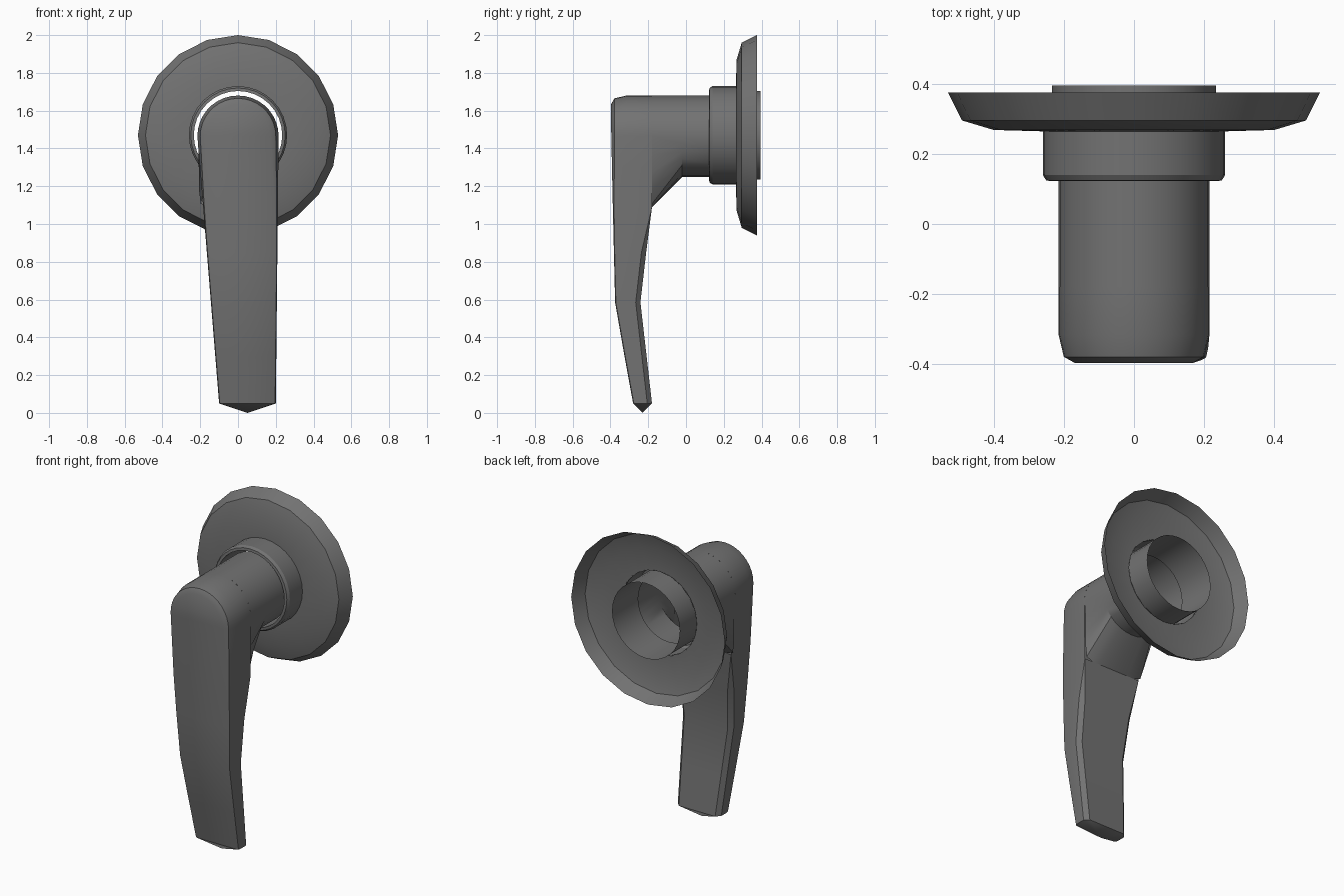
import bpy, bmesh
from math import sin, cos, pi

cube = bpy.data.objects.get("Cube")
if cube:
    bpy.data.objects.remove(cube, do_unlink=True)

metal = bpy.data.materials.new("dark_grey_metal")
metal.use_nodes = True
grey = (0.17, 0.17, 0.17, 1)
metal.diffuse_color = grey
metal.node_tree.nodes["Principled BSDF"].inputs["Base Color"].default_value = grey

AXIS_Z = 1.47    # height of the spindle axis
NECK_Z = 1.465   # the lever sits a touch lower in its collar
NECK_R = 0.215


def finish(name, bm, angle=0.5):
    bmesh.ops.remove_doubles(bm, verts=bm.verts, dist=0.0005)
    bmesh.ops.recalc_face_normals(bm, faces=bm.faces)
    mesh = bpy.data.meshes.new(name)
    bm.to_mesh(mesh)
    bm.free()
    mesh.materials.append(metal)
    obj = bpy.data.objects.new(name, mesh)
    bpy.context.collection.objects.link(obj)
    bpy.ops.object.select_all(action='DESELECT')
    obj.select_set(True)
    bpy.context.view_layer.objects.active = obj
    bpy.ops.object.shade_smooth_by_angle(angle=angle)
    return obj


def bridge(bm, a, b, closed=True):
    n = len(a)
    for i in range(n if closed else n - 1):
        j = (i + 1) % n
        bm.faces.new((a[i], a[j], b[j], b[i]))


def lathe(name, profile, sides):
    """Open shell turned about the spindle axis; profile is (radius, y)."""
    bm = bmesh.new()
    rings = []
    for r, y in profile:
        rings.append([bm.verts.new((r * sin(2 * pi * i / sides), y,
                                    AXIS_Z + r * cos(2 * pi * i / sides)))
                      for i in range(sides)])
    for a, b in zip(rings, rings[1:]):
        bridge(bm, a, b)
    return finish(name, bm)


def interp(table, z):
    if z <= table[0][0]:
        return table[0][1]
    for (z0, v0), (z1, v1) in zip(table, table[1:]):
        if z <= z1:
            return v0 + (v1 - v0) * (z - z0) / (z1 - z0)
    return table[-1][1]


# Wall plate, a shallow dish open at the back
lathe("wall_plate", [(0.53, 0.375), (0.49, 0.295), (0.4, 0.268), (0.258, 0.264)], 20)

# Collar with its inner sleeve
lathe("collar", [(0.26, 0.266), (0.26, 0.14), (0.25, 0.124), (0.234, 0.122)], 32)
lathe("inner_sleeve", [(0.234, 0.122), (0.234, 0.395)], 32)

# Lever neck: round tube flaring down into the back of the blade
bm = bmesh.new()
rings = [[], [], []]
for i in range(32):
    c, s = cos(2 * pi * i / 32), sin(2 * pi * i / 32)
    for ring, y in zip(rings, (0.17, -0.02)):
        ring.append(bm.verts.new((NECK_R * c, y, NECK_Z + NECK_R * s)))
    x, z = NECK_R * c, NECK_Z + NECK_R * s
    if s < -0.01:
        x = 0.207 * max(-1, min(1, c * 1.35))
        z = NECK_Z - 0.375 * min(1, -s * 1.35)
    rings[2].append(bm.verts.new((x, -0.18, z)))
bridge(bm, rings[0], rings[1])
bridge(bm, rings[1], rings[2])
finish("lever_neck", bm)

# Lever blade: tapered outline with rounded top, built in layers front to back
FRONT = [(0.05, -0.28), (0.57, -0.375), (1.2, -0.39), (1.5, -0.396)]
BACK = [(0.05, -0.18), (0.6, -0.243), (1.09, -0.18)]
LEFT = [(0.05, -0.1), (NECK_Z, -NECK_R)]
RIGHT = [(0.05, 0.2), (NECK_Z, NECK_R)]
BEVEL = [(1.0, 0.25), (NECK_Z, 1.0)]
BACK_BEVEL = [(1.0, 1.0), (1.09, 0.0)]
low_rows = [0.05, 0.3, 0.585, 0.85, 1.09, 1.3]
arc_steps = 9
# (inset, y offset, measured from the front?)
LAYERS = [(0.045, 0, True), (0.015, 0.017, True), (0, 0.08, True),
          (0, -0.025, False), (0.025, 0, False)]

bm = bmesh.new()
layers = []
for inset, dy, is_front in LAYERS:
    left, right = [], []
    bevel = BEVEL if is_front else BACK_BEVEL
    for z in low_rows:
        k = interp(bevel, z)
        y = interp(FRONT if is_front else BACK, z) + dy * k
        left.append(bm.verts.new((interp(LEFT, z) + inset * k, y, z)))
        right.append(bm.verts.new((interp(RIGHT, z) - inset * k, y, z)))
    for i in range(arc_steps + 1):
        t = pi / 2 * i / arc_steps
        z = NECK_Z + NECK_R * sin(t)
        k = interp(bevel, z)
        y = interp(FRONT if is_front else BACK, z) + dy * k
        r = NECK_R - inset * k
        z = NECK_Z + r * sin(t)
        left.append(bm.verts.new((-r * cos(t), y, z)))
        right.append(bm.verts.new((r * cos(t), y, z)))
    layers.append((left, right))

# sides and bevels
for (l0, r0), (l1, r1) in zip(layers, layers[1:]):
    bridge(bm, l0, l1, closed=False)
    bridge(bm, r0, r1, closed=False)
# front face, and back face below the neck
bridge(bm, *layers[0], closed=False)
back_rows = low_rows.index(1.09) + 1
bridge(bm, layers[-1][0][:back_rows], layers[-1][1][:back_rows], closed=False)
# pointed lower tip
tip = bm.verts.new((0.05, -0.23, 0.0))
end = [l[0] for l, r in layers] + [r[0] for l, r in reversed(layers)]
for a, b in zip(end, end[1:] + end[:1]):
    bm.faces.new((a, b, tip))
finish("lever_blade", bm, 0.6)
